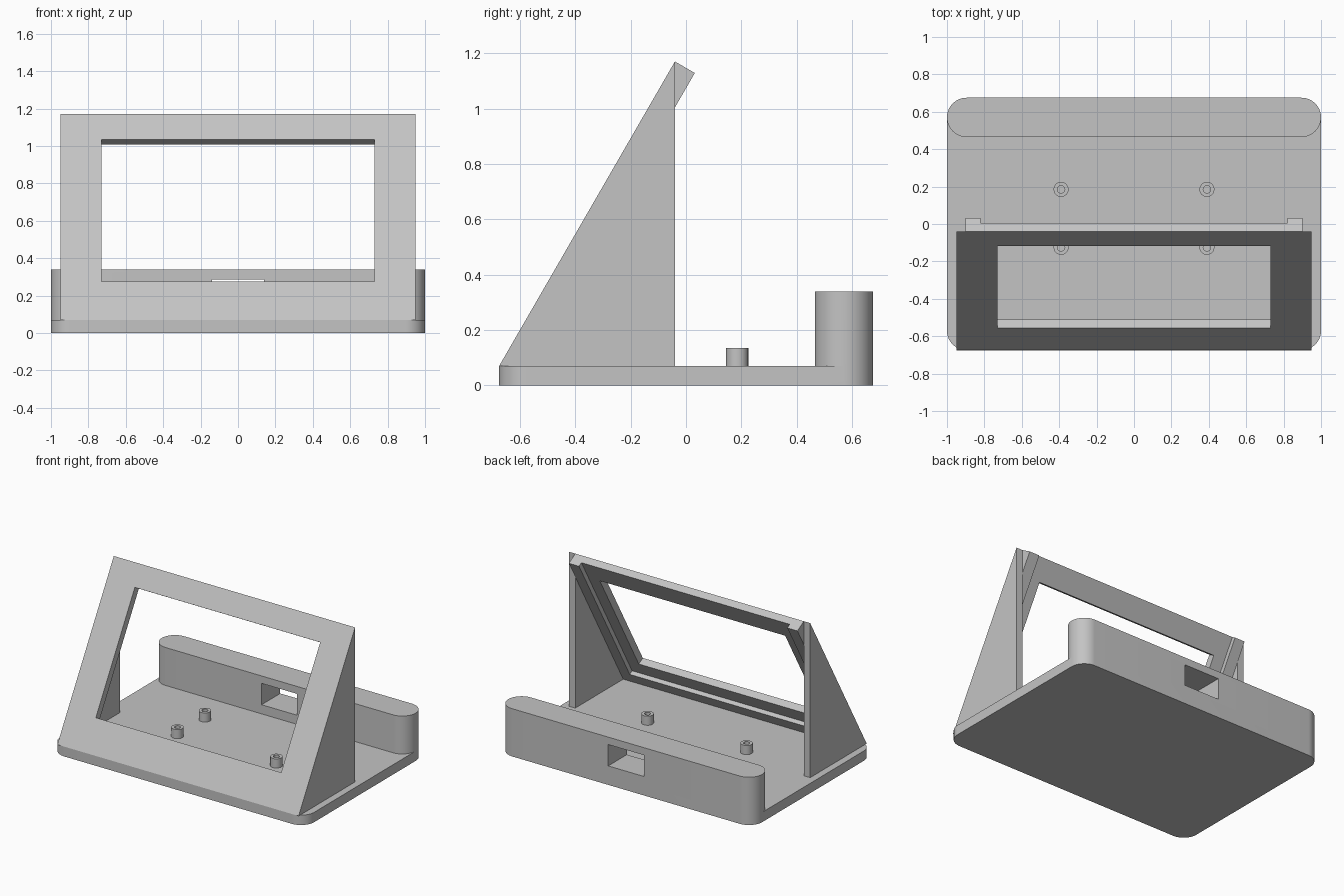
import bpy, bmesh, math
from mathutils import Vector

if "Cube" in bpy.data.objects:
    bpy.data.objects.remove(bpy.data.objects["Cube"], do_unlink=True)

GREY = bpy.data.materials.new("plain_grey")
GREY.use_nodes = True
COLOUR = (0.55, 0.55, 0.55, 1)
GREY.diffuse_color = COLOUR
GREY.node_tree.nodes["Principled BSDF"].inputs["Base Color"].default_value = COLOUR

BASE_TOP = 0.07
HALF_Y = 0.675
RADIUS = 0.105


def prism(name, points, offset):
    """Extrude a closed loop of 3D points along an offset."""
    bm = bmesh.new()
    face = bm.faces.new([bm.verts.new(p) for p in points])
    out = bmesh.ops.extrude_face_region(bm, geom=[face])
    moved = [g for g in out["geom"] if isinstance(g, bmesh.types.BMVert)]
    bmesh.ops.translate(bm, verts=moved, vec=Vector(offset))
    bmesh.ops.recalc_face_normals(bm, faces=bm.faces)
    mesh = bpy.data.meshes.new(name)
    bm.to_mesh(mesh)
    bm.free()
    mesh.materials.append(GREY)
    obj = bpy.data.objects.new(name, mesh)
    bpy.context.collection.objects.link(obj)
    return obj


def upright(name, outline, z0, z1):
    return prism(name, [(x, y, z0) for x, y in outline], (0, 0, z1 - z0))


def across(name, profile, x0, x1):
    return prism(name, [(x0, y, z) for y, z in profile], (x1 - x0, 0, 0))


def arc(cx, cy, r, start, end, steps=14):
    angles = [math.radians(start + (end - start) * i / steps) for i in range(steps + 1)]
    return [(cx + r * math.cos(a), cy + r * math.sin(a)) for a in angles]


def cut(obj, cutter):
    """Subtract the cutter, then remove it."""
    cutter.hide_render = True
    mod = obj.modifiers.new("cut", "BOOLEAN")
    mod.operation = "DIFFERENCE"
    mod.solver = "EXACT"
    mod.object = cutter
    graph = bpy.context.evaluated_depsgraph_get()
    graph.update()
    mesh = bpy.data.meshes.new_from_object(obj.evaluated_get(graph))
    obj.modifiers.clear()
    obj.data = mesh
    bpy.data.objects.remove(cutter, do_unlink=True)


def smooth(obj):
    bpy.ops.object.select_all(action="DESELECT")
    obj.select_set(True)
    bpy.context.view_layer.objects.active = obj
    bpy.ops.object.shade_smooth_by_angle(angle=math.radians(30))


# Base plate with a raised, round-ended rear wall
cx, cy = 1 - RADIUS, HALF_Y - RADIUS
outline = (arc(cx, cy, RADIUS, 0, 90) + arc(-cx, cy, RADIUS, 90, 180)
           + arc(-cx, -cy, RADIUS, 180, 270) + arc(cx, -cy, RADIUS, 270, 360))
base = upright("base_with_rear_wall", outline, 0, 0.34)
clearance = ([(-2, cy), (-2, -2), (2, -2), (2, cy)]
             + arc(cx, cy, RADIUS, 0, -90) + arc(-cx, cy, RADIUS, -90, -180))
cut(base, upright("wall_clearance", clearance, BASE_TOP, 1))

# Cable slot through the rear wall
slot = [(0.3, 0.135), (1, 0.135), (1, 0.287), (0.3, 0.287)]
cut(base, across("cable_slot", slot, -0.14, 0.14))
smooth(base)

# Hollow mounting posts
for side, sx in (("left", 0.39), ("right", -0.39)):
    for row, y in (("front", -0.125), ("rear", 0.185)):
        post = upright(f"{row}_{side}_post", arc(sx, y, 0.04, 0, 345, 23), BASE_TOP, 0.135)
        cut(post, upright("post_hole", arc(sx, y, 0.02, 0, 345, 23), BASE_TOP + 0.01, 0.2))
        smooth(post)

# Sloping display frame, measured along its slope and through its depth
SIN, COS = math.sin(math.radians(60)), 0.5
LENGTH, LIP, DEPTH = 1.27, 0.052, 0.083


def slope(s, d):
    return (-HALF_Y + COS * s + SIN * d, BASE_TOP + SIN * s - COS * d)


def slope_box(name, half_x, s0, s1, d0, d1):
    corners = [slope(s0, d0), slope(s1, d0), slope(s1, d1), slope(s0, d1)]
    return across(name, corners, -half_x, half_x)


foot = DEPTH * COS / SIN
frame = across("display_frame", [slope(0, 0), slope(LENGTH, 0), slope(LENGTH, DEPTH),
                                 slope(foot, DEPTH)], -0.9, 0.9)
cut(frame, slope_box("display_recess", 0.82, 0.13, 2, LIP, 0.3))
cut(frame, slope_box("display_opening", 0.73, 0.237, 1.114, -0.2, 0.3))

# Triangular side panels
top = slope(LENGTH, 0)
for side, x in (("left", 0.9), ("right", -0.95)):
    across(f"{side}_side_panel", [slope(0, 0), top, (top[0], BASE_TOP)], x, x + 0.05)
